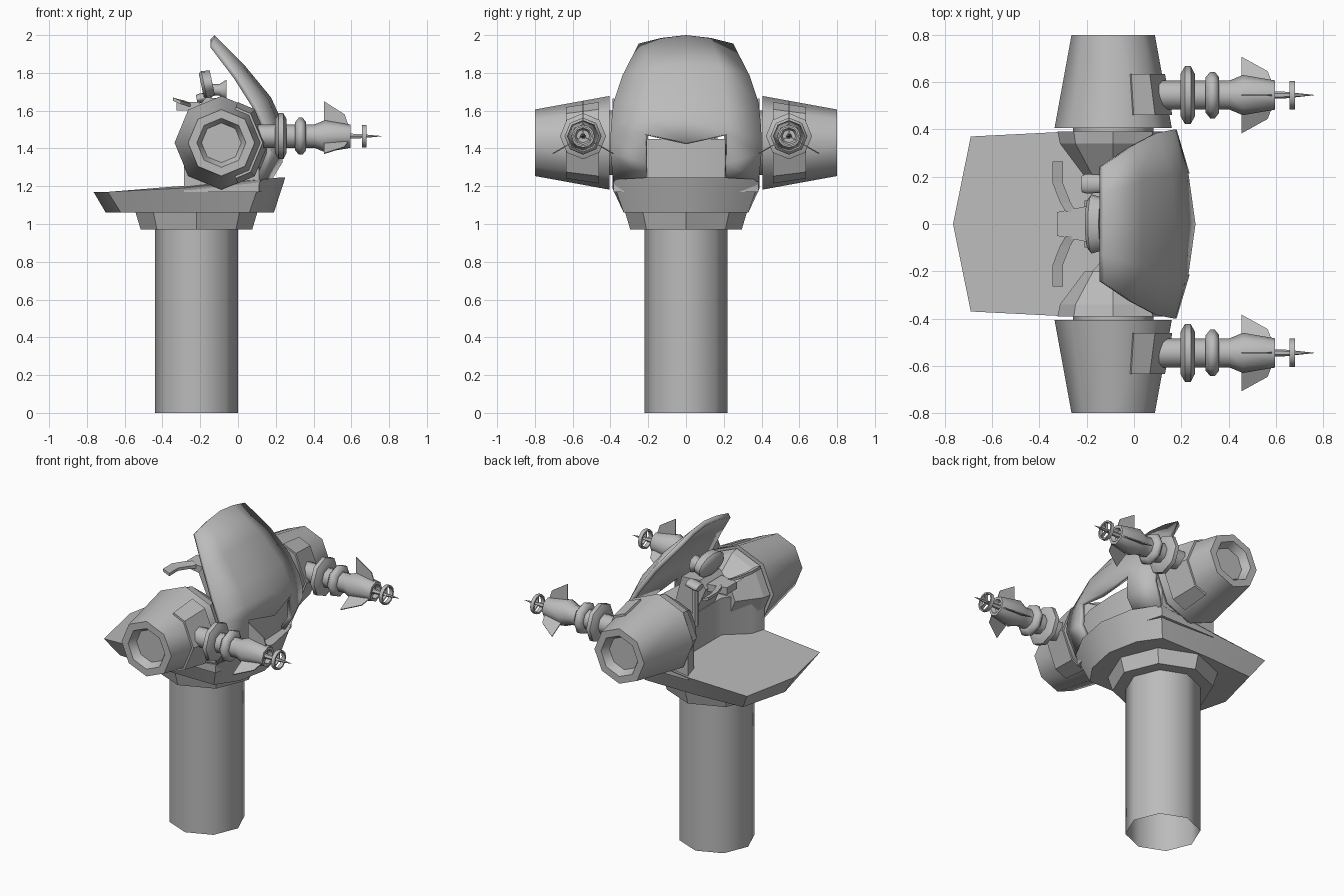
import bpy, bmesh, math
from mathutils import Vector, Matrix

cube = bpy.data.objects.get("Cube")
if cube:
    bpy.data.objects.remove(cube, do_unlink=True)

metal = bpy.data.materials.new("plain grey metal")
metal.use_nodes = True
GREY = (0.5, 0.5, 0.5, 1)
metal.diffuse_color = GREY
metal.node_tree.nodes["Principled BSDF"].inputs["Base Color"].default_value = GREY


def make(name, verts, faces, smooth=None):
    mesh = bpy.data.meshes.new(name)
    mesh.from_pydata([tuple(v) for v in verts], [], faces)
    bm = bmesh.new()
    bm.from_mesh(mesh)
    bmesh.ops.recalc_face_normals(bm, faces=bm.faces)
    bm.to_mesh(mesh)
    bm.free()
    mesh.materials.append(metal)
    ob = bpy.data.objects.new(name, mesh)
    bpy.context.collection.objects.link(ob)
    if smooth:
        bpy.ops.object.select_all(action='DESELECT')
        ob.select_set(True)
        bpy.context.view_layer.objects.active = ob
        bpy.ops.object.shade_smooth_by_angle(angle=math.radians(smooth))
    return ob


def loft(name, loops, smooth=None, ends="cap"):
    """Skin between equal loops; ends are capped, left open or joined."""
    n = len(loops[0])
    verts = [v for loop in loops for v in loop]
    pairs = [(k, k + 1) for k in range(len(loops) - 1)]
    if ends == "join":
        pairs.append((len(loops) - 1, 0))
    faces = [(a * n + i, a * n + (i + 1) % n, b * n + (i + 1) % n, b * n + i)
             for a, b in pairs for i in range(n)]
    if ends == "cap":
        faces += [tuple(range(n)), tuple(range(len(verts) - n, len(verts)))]
    return make(name, verts, faces, smooth)


def lathe(name, centre, axis, profile, sides=8, smooth=50, ends="cap"):
    """Turn (position, radius) pairs about the x, y or z axis."""
    def point(t, r, a):
        u, v = r * math.cos(a), r * math.sin(a)
        p = {'x': (t, u, v), 'y': (u, t, v), 'z': (u, v, t)}[axis]
        return Vector(centre) + Vector(p)
    loops = [[point(t, r, 2 * math.pi * i / sides) for i in range(sides)]
             for t, r in profile]
    return loft(name, loops, smooth, ends)


def mirrored(half):
    """Complete an outline whose first and last points lie on y = 0."""
    return half + [(x, -y, z) for x, y, z in half[-2:0:-1]]


# Open-bottomed pedestal and collar
lathe("pedestal", (-0.22, 0, 0), 'z', [(0, 0.22), (0.98, 0.22)], ends="open")
lathe("collar", (-0.22, 0, 0), 'z', [(0.97, 0.295), (1.07, 0.325)], smooth=None)

# Deck with a raised front rim
loft("deck", [
    mirrored([(-0.7, 0, 1.06), (-0.62, 0.31, 1.06), (-0.3, 0.33, 1.06),
              (0.06, 0.33, 1.06), (0.15, 0.2, 1.06), (0.19, 0, 1.06)]),
    mirrored([(-0.765, 0, 1.17), (-0.69, 0.37, 1.17), (-0.29, 0.39, 1.19),
              (0.12, 0.39, 1.235), (0.21, 0.22, 1.245), (0.25, 0, 1.245)])], smooth=25)

# Body with a hollowed back
loft("cockpit_body", [mirrored([
    (-0.14, 0, z), (-0.14, 0.16, z), (-0.26, 0.29, z), (-0.285, 0.385, z),
    (0.11, 0.385, z), (0.165, 0.2, z), (0.175, 0, z)]) for z in (1.17, 1.45)], smooth=50)
loft("console", [[(x, y, z) for x, z in ((-0.13, 1.44), (-0.21, 1.62), (-0.17, 1.67),
                                         (-0.04, 1.66), (0.02, 1.44))] for y in (-0.1, 0.1)])

# Curved front shield: columns run outward from the middle to the edge
rows = [
    [(-0.125, 0, 2.0), (-0.125, 0.13, 1.985), (-0.125, 0.25, 1.955)],
    [(0.035, 0, 1.84), (0.03, 0.18, 1.83), (0.0, 0.335, 1.79)],
    [(0.175, 0, 1.67), (0.16, 0.21, 1.66), (0.095, 0.385, 1.64)],
    [(0.225, 0, 1.56), (0.205, 0.215, 1.56), (0.155, 0.397, 1.52)],
    [(0.26, 0, 1.43), (0.23, 0.215, 1.475), (0.175, 0.4, 1.45)],
    [None, (0.235, 0.215, 1.325), (0.18, 0.4, 1.375)],
    [None, (0.18, 0.215, 1.235), (0.12, 0.385, 1.225)]]
verts, index = [], {}
for r, row in enumerate(rows):
    for c, p in enumerate(row):
        for s in (1, -1):
            if p is None or (c == 0 and s < 0):
                continue
            index[r, c * s] = len(verts)
            verts.append((p[0], p[1] * s, p[2]))
faces = []
for r in range(len(rows) - 1):
    for c in range(-2, 2):
        corners = [(r, c), (r, c + 1), (r + 1, c + 1), (r + 1, c)]
        if all(k in index for k in corners):
            faces.append([index[k] for k in corners])
shield = make("front_shield", verts, faces, 25)
centre = Vector((-0.1, 0, 1.5))
if sum((p.center - centre).dot(p.normal) for p in shield.data.polygons) < 0:
    shield.data.flip_normals()
solid = shield.modifiers.new("thickness", 'SOLIDIFY')
solid.thickness = 0.03
solid.offset = -1

# Parts on both sides
for s, side in ((1, "left"), (-1, "right")):
    hub = Vector((-0.088, 0, 1.43))
    # Cheek sloping in toward the cockpit
    lathe(side + "_cheek", hub, 'y', [(s * 0.39, 0.235), (s * 0.34, 0.225), (s * 0.2, 0.12)],
          smooth=None)
    lathe(side + "_axle", hub, 'y', [(s * 0.38, 0.17), (s * 0.42, 0.17)])
    # Tapered drum with a recessed end
    lathe(side + "_drum", hub, 'y', [(s * 0.405, 0.248), (s * 0.8, 0.176), (s * 0.8, 0.13),
                                     (s * 0.75, 0.105)])
    # Gun mount hugging the front of the drum
    mount = []
    for y, r in ((0.46, 0.25), (0.635, 0.219)):
        ring = [(a, r * (0.93 if abs(a) > 45 else 1)) for a in (68, 45, 0, -45, -68)]
        ring += [(-68, 0.1), (68, 0.1)]
        mount.append([hub + Vector((d * math.cos(math.radians(a)), s * y,
                                    d * math.sin(math.radians(a)))) for a, d in ring])
    loft(side + "_gun_mount", mount)

    # Gun barrel with two flanges and a flared muzzle
    gun = (0, s * 0.545, 1.465)
    lathe(side + "_barrel", gun, 'x', [
        (0.1, 0.062), (0.197, 0.062), (0.197, 0.09), (0.215, 0.122), (0.24, 0.122),
        (0.257, 0.09), (0.257, 0.062), (0.303, 0.062), (0.303, 0.075), (0.322, 0.098),
        (0.342, 0.098), (0.36, 0.075), (0.36, 0.062), (0.405, 0.062), (0.46, 0.085),
        (0.595, 0.062), (0.595, 0.045), (0.57, 0.035)])
    lathe(side + "_muzzle_spike", gun, 'x', [(0.56, 0.016), (0.64, 0.014), (0.76, 0.001)], sides=6)
    lathe(side + "_muzzle_ring", gun, 'x', [(0.657, 0.06), (0.68, 0.06), (0.68, 0.05),
                                            (0.657, 0.05)], sides=12, ends="join")
    for k in range(3):
        turn = Matrix.Rotation(k * math.tau / 3, 3, 'X')
        fin = [(0.455, 0.07), (0.455, 0.185), (0.565, 0.115), (0.585, 0.055)]
        spoke = [(0.66, 0), (0.66, 0.055), (0.676, 0.055), (0.676, 0)]
        for part, shape in (("fin", fin), ("ring_spoke", spoke)):
            loft(f"{side}_{part}_{k + 1}",
                 [[Vector(gun) + turn @ Vector((x, t, z)) for x, z in shape]
                  for t in (-0.003, 0.003)])

    # Bent control handle
    path = [(-0.265, 0.05, 1.625), (-0.29, 0.09, 1.63), (-0.323, 0.175, 1.64),
            (-0.323, 0.265, 1.64)]
    loft(side + "_handle", [[(x + dx, s * y, z + dz) for dx, dz in
                             ((-0.022, 0.03), (0.022, 0.012), (0.022, -0.006), (-0.022, 0.012))]
                            for x, y, z in path])

# Control yoke between the handles
loft("control_yoke", [[(x, y * w, z) for y, z in ((-1, 1.6), (1, 1.6), (1, 1.645), (-1, 1.645))]
                      for x, w in ((-0.325, 0.05), (-0.2, 0.075))])

# Round sighting screen, its small dial and the sight behind them
tilt = Matrix.Rotation(math.radians(-12), 4, 'Y')
for name, spot, size, depth in (("sight_screen", (-0.165, 0, 1.74), 0.125, 0.03),
                                ("side_dial", (-0.18, 0.17, 1.67), 0.042, 0.04)):
    disc = lathe(name, (0, 0, 0), 'x', [(-depth, size * 0.85), (-depth * 0.5, size),
                                        (depth, size * 0.9)], sides=12)
    disc.matrix_world = Matrix.Translation(spot) @ tilt @ Matrix.Diagonal((1, 1, 0.6, 1))
lathe("sight_tube", (0, 0, 1.71), 'x', [(-0.16, 0.03), (-0.1, 0.03), (-0.06, 0.055)])
lathe("dial_stem", (-0.17, 0.15, 0), 'z', [(1.4, 0.02), (1.66, 0.02)], sides=6)
